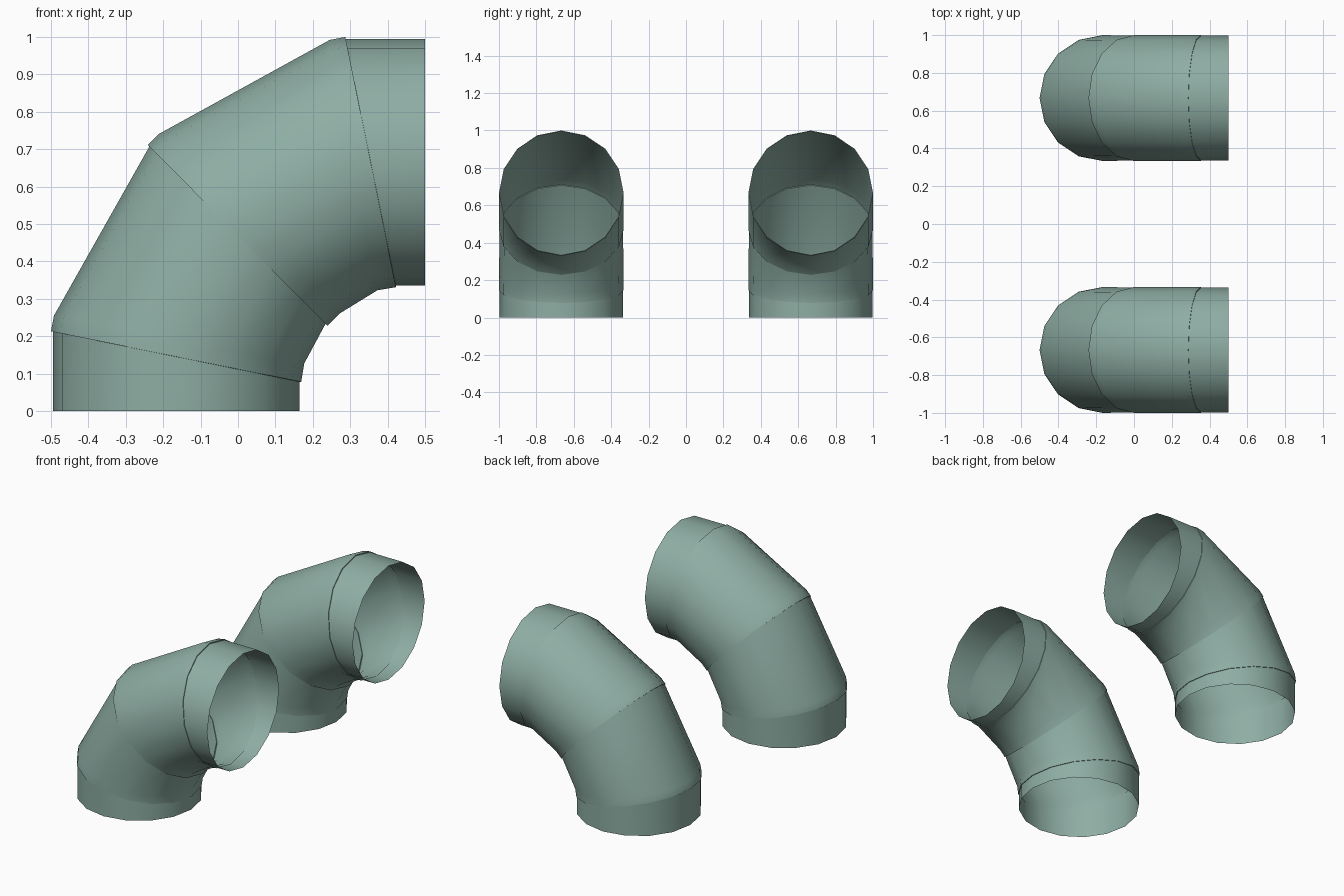
import bpy, bmesh, math

if "Cube" in bpy.data.objects:
    bpy.data.objects.remove(bpy.data.objects["Cube"], do_unlink=True)

SIDES = 16
PIPE, BAND = 0.33, 0.3333   # half widths across y
SPACING = 0.6667

# Painted metal
metal = bpy.data.materials.new("grey_green_metal")
metal.use_nodes = True
colour = (0.27, 0.42, 0.37, 1)
metal.diffuse_color = colour
metal.node_tree.nodes["Principled BSDF"].inputs["Base Color"].default_value = colour


def mirrored(ring):
    """Reflect a ring across the diagonal of the bend."""
    (ox, oz), (ix, iz), r = ring
    return (0.5 - oz, 0.5 - ox), (0.5 - iz, 0.5 - ix), r


# Each ring: outer-bend point, inner-bend point (x, z), half width
collar = [
    ((-0.495, 0), (0.165, 0), PIPE),            # open end
    ((-0.495, 0.212), (0.165, 0.078), PIPE),    # end of straight pipe
    ((-0.5, 0.213), (0.169, 0.078), BAND),      # band step
    ((-0.492, 0.255), (0.177, 0.127), BAND),    # band top
]
middle_end = ((-0.237, 0.707), (0.235, 0.235), PIPE)
middle_band = ((-0.241, 0.711), (0.239, 0.228), BAND)
rings = (collar + [middle_end, middle_band, mirrored(middle_band)]
         + [mirrored(r) for r in reversed(collar)])


def loft(name, rings):
    """Open tube skinned through elliptical rings."""
    bm = bmesh.new()
    loops = []
    for (ox, oz), (ix, iz), r in rings:
        loop = []
        for i in range(SIDES):
            a = math.tau * i / SIDES
            t = (1 - math.cos(a)) / 2
            loop.append(bm.verts.new((ox + (ix - ox) * t,
                                      -r * math.sin(a),
                                      oz + (iz - oz) * t)))
        loops.append(loop)
    for low, high in zip(loops, loops[1:]):
        for i in range(SIDES):
            j = (i + 1) % SIDES
            bm.faces.new((low[i], low[j], high[j], high[i]))
    mesh = bpy.data.meshes.new(name)
    bm.to_mesh(mesh)
    bm.free()
    mesh.materials.append(metal)
    return mesh


# Two identical duct elbows
elbow = loft("duct_elbow", rings)
for name, side in (("front_duct_elbow", -1), ("back_duct_elbow", 1)):
    obj = bpy.data.objects.new(name, elbow)
    obj.location.y = side * SPACING
    bpy.context.collection.objects.link(obj)

# Smooth walls, crisp band steps
bpy.ops.object.select_all(action="DESELECT")
obj.select_set(True)
bpy.context.view_layer.objects.active = obj
bpy.ops.object.shade_smooth_by_angle(angle=math.radians(30))
